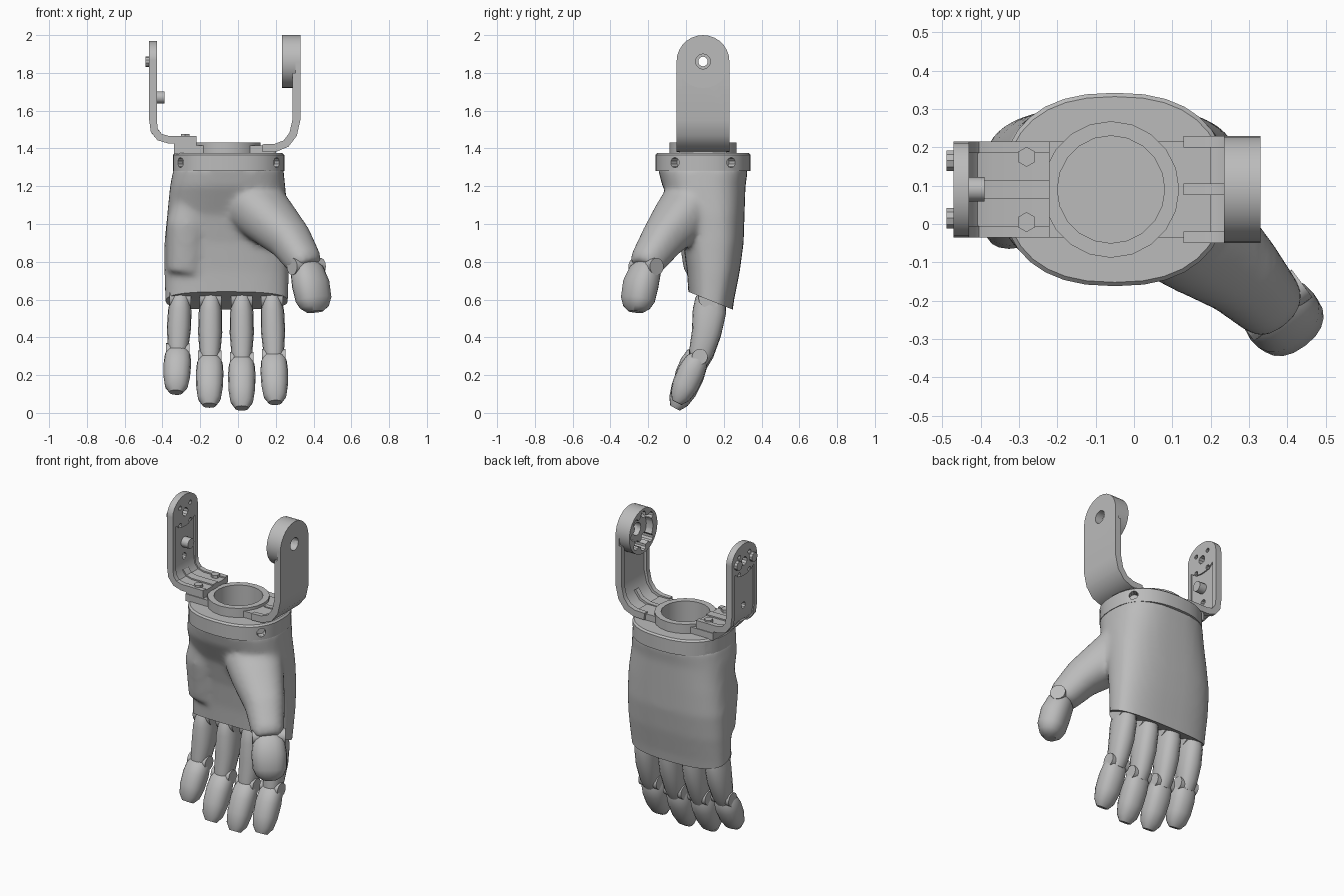
import bpy, bmesh, math
from mathutils import Vector, Matrix

old = bpy.data.objects.get("Cube")
if old:
    bpy.data.objects.remove(old)

grey = bpy.data.materials.new("light grey plastic")
grey.use_nodes = True
grey.diffuse_color = (0.5, 0.5, 0.5, 1)
grey.node_tree.nodes["Principled BSDF"].inputs["Base Color"].default_value = (0.5, 0.5, 0.5, 1)

MID = 0.09  # shared y centre of wrist and brackets


def finish(name, bm, angle=35):
    bmesh.ops.recalc_face_normals(bm, faces=bm.faces)
    me = bpy.data.meshes.new(name)
    bm.to_mesh(me)
    bm.free()
    me.materials.append(grey)
    ob = bpy.data.objects.new(name, me)
    bpy.context.collection.objects.link(ob)
    shade(ob, angle)
    return ob


def shade(ob, angle=35):
    bpy.ops.object.select_all(action="DESELECT")
    ob.select_set(True)
    bpy.context.view_layer.objects.active = ob
    bpy.ops.object.shade_smooth_by_angle(angle=math.radians(angle))


def bake(ob, angle=35):
    """Apply all modifiers of an object."""
    dg = bpy.context.evaluated_depsgraph_get()
    me = bpy.data.meshes.new_from_object(ob.evaluated_get(dg))
    ob.modifiers.clear()
    ob.data = me
    shade(ob, angle)


def cut(ob, *cutters):
    for c in cutters:
        m = ob.modifiers.new("cut", "BOOLEAN")
        m.operation, m.solver, m.object = "DIFFERENCE", "EXACT", c
    bake(ob)


def discard(*obs):
    for ob in obs:
        bpy.data.objects.remove(ob)


def tube(name, stations, side, axis=None, n=20, power=2.3):
    """Loft rounded sections (x, y, z, half width, half depth) along a path."""
    bm = bmesh.new()
    pts = [Vector(s[:3]) for s in stations]
    rings = []
    for i, s in enumerate(stations):
        t = axis or (pts[min(i + 1, len(pts) - 1)] - pts[max(i - 1, 0)]).normalized()
        v = Vector(t).cross(Vector(side)).normalized()
        u = v.cross(Vector(t)).normalized()
        ring = []
        for k in range(n):
            a = math.tau * k / n
            c, d = (math.copysign(abs(f) ** (2 / power), f) for f in (math.cos(a), math.sin(a)))
            ring.append(bm.verts.new(pts[i] + u * c * s[3] + v * d * s[4]))
        rings.append(ring)
    for r, q in zip(rings, rings[1:]):
        for k in range(n):
            bm.faces.new((r[k], r[(k + 1) % n], q[(k + 1) % n], q[k]))
    bm.faces.new(rings[0])
    bm.faces.new(rings[-1])
    return finish(name, bm, 40)


def cyl(name, centre, r, length, axis, n=24, stretch=1):
    """Cylinder along an axis; stretch squashes it vertically."""
    bm = bmesh.new()
    bmesh.ops.create_cone(bm, cap_ends=True, segments=n, radius1=r, radius2=r, depth=length)
    bm.transform(Vector(axis).to_track_quat("Z", "Y").to_matrix().to_4x4())
    bm.transform(Matrix.Translation(centre) @ Matrix.Diagonal((1, 1, stretch, 1)))
    return finish(name, bm)


def box(name, lo, hi, tilt=0):
    bm = bmesh.new()
    bmesh.ops.create_cube(bm, size=1)
    lo, hi = Vector(lo), Vector(hi)
    bm.transform(Matrix.Translation((lo + hi) / 2) @ Matrix.Rotation(tilt, 4, "X")
                 @ Matrix.Diagonal((*(hi - lo), 1)))
    return finish(name, bm)


def strip(name, path, inner, outer, y0, y1):
    """Bent strap: an x-z path thickened between two offsets, extruded in y."""
    pts = [Vector(p) for p in path]
    left, right = [], []
    for i, p in enumerate(pts):
        t = (pts[min(i + 1, len(pts) - 1)] - pts[max(i - 1, 0)]).normalized()
        nrm = Vector((t.y, -t.x))
        left.append(p + nrm * inner)
        right.append(p + nrm * outer)
    bm = bmesh.new()
    face = bm.faces.new([bm.verts.new((p.x, y0, p.y)) for p in left + right[::-1]])
    ext = bmesh.ops.extrude_face_region(bm, geom=[face])
    bmesh.ops.translate(bm, vec=(0, y1 - y0, 0),
                        verts=[e for e in ext["geom"] if isinstance(e, bmesh.types.BMVert)])
    return finish(name, bm)


# Palm with heel pad and thumb root, fused into one smooth skin
THUMB_SIDE = (0.8, 0.6, 0)
palm = tube("palm", [
    (-0.05, 0.09, 1.30, 0.29, 0.24), (-0.055, 0.095, 1.2, 0.305, 0.22),
    (-0.055, 0.13, 1.05, 0.32, 0.18), (-0.06, 0.145, 0.9, 0.33, 0.16),
    (-0.06, 0.145, 0.75, 0.33, 0.14), (-0.06, 0.135, 0.6, 0.325, 0.12),
    (-0.06, 0.115, 0.42, 0.32, 0.115)], (1, 0, 0), (0, 0, -1), 40, 2.7)
pad = tube("heel_pad", [(-0.24, 0.06, 1.2, 0.08, 0.1), (-0.27, 0.06, 1.0, 0.11, 0.11),
                        (-0.28, 0.09, 0.75, 0.1, 0.1)], (1, 0, 0))
root = tube("thumb_root", [
    (0.03, 0.06, 1.17, 0.13, 0.12), (0.09, 0.03, 1.1, 0.17, 0.15),
    (0.17, -0.04, 1.02, 0.15, 0.135), (0.28, -0.13, 0.91, 0.115, 0.11),
    (0.35, -0.205, 0.8, 0.095, 0.09), (0.365, -0.22, 0.77, 0.08, 0.07)], THUMB_SIDE)
for part in (pad, root):
    m = palm.modifiers.new("join", "BOOLEAN")
    m.operation, m.solver, m.object = "UNION", "EXACT", part
remesh = palm.modifiers.new("skin", "REMESH")
remesh.mode, remesh.voxel_size = "VOXEL", 0.016
smooth = palm.modifiers.new("soften", "SMOOTH")
smooth.factor, smooth.iterations = 0.5, 10
bake(palm)
trim = box("palm_trim", (-0.6, -0.12, 0.06), (0.3, 0.4, 0.57), math.radians(-22))
cut(palm, trim)
discard(pad, root, trim)

# Thumb tip and its hinge
tube("thumb_tip", [
    (0.355, -0.205, 0.79, 0.06, 0.05), (0.365, -0.215, 0.755, 0.09, 0.075),
    (0.385, -0.24, 0.68, 0.102, 0.085), (0.4, -0.255, 0.6, 0.098, 0.08),
    (0.405, -0.262, 0.56, 0.08, 0.062), (0.408, -0.265, 0.535, 0.045, 0.035)], THUMB_SIDE)
cyl("thumb_hinge", (0.362, -0.212, 0.775), 0.045, 0.19, THUMB_SIDE)

# Fingers: one two-part shape, scaled in length per finger
proximal = [(0.14, 0.68, 0.045, 0.05), (0.13, 0.6, 0.052, 0.08), (0.123, 0.53, 0.062, 0.088),
            (0.108, 0.42, 0.064, 0.078), (0.08, 0.31, 0.055, 0.066), (0.062, 0.25, 0.045, 0.05)]
distal = [(0.07, 0.29, 0.05, 0.04), (0.052, 0.255, 0.068, 0.062), (0.025, 0.2, 0.073, 0.072),
          (-0.012, 0.12, 0.07, 0.07), (-0.04, 0.06, 0.06, 0.054), (-0.058, 0.025, 0.035, 0.028)]
for label, x0, x1, s in (("little", -0.305, -0.328, 0.86), ("ring", -0.145, -0.152, 0.975),
                         ("middle", 0.02, 0.02, 1.0), ("index", 0.18, 0.197, 0.95)):
    def place(y, z):
        f = min(max((0.62 - z) / 0.6, 0), 1)
        return (x0 + (x1 - x0) * f, 0.13 + (y - 0.13) * s, 0.62 - (0.62 - z) * s)
    for seg, rows in (("proximal", proximal), ("distal", distal)):
        tube(f"{label}_finger_{seg}", [(*place(y, z), w, d) for y, z, w, d in rows], (1, 0, 0), n=16)
    cyl(f"{label}_finger_hinge", place(0.07, 0.28), 0.042, 0.125, (1, 0, 0), 16)
    cyl(f"{label}_knuckle", place(0.125, 0.61), 0.06, 0.115, (1, 0, 0), 16)

# Wrist band with four screw holes, and the raised collar on it
band = tube("wrist_band", [(-0.05, MID, 1.28, 0.295, 0.252), (-0.05, MID, 1.365, 0.295, 0.252),
                           (-0.05, MID, 1.375, 0.285, 0.242)], (1, 0, 0), (0, 0, 1), 32, 2.4)
bore = cyl("bore", (-0.06, MID, 1.45), 0.14, 0.3, (0, 0, 1), 20)
holes = [cyl("screw_hole", (-0.05 + sx * 0.26, MID + sy * 0.155, 1.325), 0.027, 0.1,
             (sx * 0.7, sy * 0.7, 0), 10) for sx in (-1, 1) for sy in (-1, 1)]
cut(band, bore, *holes)
collar = cyl("collar", (-0.06, MID, 1.4), 0.178, 0.065, (0, 0, 1), 20)
base = box("bracket_base", (-0.34, MID - 0.125, 1.37), (0.2, MID + 0.125, 1.415))
for ob in (collar, base):
    cut(ob, bore)
discard(bore, *holes)


def rails(name, path, inner, outer, half):
    """Raised edges on both sides of a strap."""
    for side, y in (("front", MID - half), ("back", MID + half - 0.03)):
        strip(f"{name}_{side}_rail", path, inner, outer, y, y + 0.03)


# Left bracket: channel strap with a lobed round boss
path = [(0.13, 1.4), (0.2, 1.403), (0.255, 1.425), (0.293, 1.475), (0.31, 1.55), (0.31, 1.86)]
arm = strip("left_bracket", path, -0.005, 0.02, MID - 0.14, MID + 0.14)
rails("left_bracket", path[:-1] + [(0.31, 1.8)], -0.022, 0.02, 0.14)
strip("left_bracket_rib", path[:4], -0.02, 0, MID - 0.015, MID + 0.015)
boss = cyl("left_boss", (0.282, MID, 1.86), 0.14, 0.096, (1, 0, 0), 28)
cutters = [cyl("hub_hole", (0.28, MID, 1.86), 0.04, 0.3, (1, 0, 0), 12),
           cyl("hub_recess", (0.235, MID, 1.86), 0.095, 0.09, (1, 0, 0), 24)]
for k in range(8):
    a = math.tau * k / 8
    cutters.append(cyl("lobe", (0.26, MID + 0.1 * math.cos(a), 1.86 + 0.1 * math.sin(a)),
                       0.024, 0.12, (1, 0, 0), 10))
for ob in (arm, boss):
    cut(ob, *cutters)
discard(*cutters)

# Right bracket: bolted foot, bent strap and drilled round top
path = [(-0.22, 1.447), (-0.37, 1.447), (-0.415, 1.46), (-0.443, 1.495), (-0.45, 1.55), (-0.45, 1.87)]
arm = strip("right_bracket", path, -0.012, 0.012, MID - 0.125, MID + 0.125)
rails("right_bracket", path, -0.02, 0.02, 0.125)
strip("right_bracket_rib", path[:4], -0.02, 0.02, MID - 0.025, MID + 0.025)
top = cyl("right_bracket_top", (-0.45, MID, 1.87), 0.125, 0.04, (1, 0, 0), 24, 1)
top.scale.z = 0.8
top.location.z = 1.87 * 0.2
bpy.context.view_layer.update()
cutters = [cyl("drill", (-0.45, MID + y, z), r, 0.2, (1, 0, 0), 10)
           for y, z, r in ((0, 1.86, 0.026), (0.05, 1.9, 0.014), (-0.05, 1.9, 0.014),
                           (0.05, 1.79, 0.014), (-0.05, 1.79, 0.014), (0, 1.58, 0.02))]
for ob in (arm, top):
    cut(ob, *cutters)
discard(*cutters)
cyl("right_hub", (-0.42, MID, 1.67), 0.032, 0.06, (1, 0, 0), 12)
for side, sy in (("front", -1), ("back", 1)):
    cyl(f"right_stud_{side}", (-0.474, MID + sy * 0.075, 1.86), 0.028, 0.03, (1, 0, 0), 10)
    cyl(f"foot_bolt_{side}", (-0.28, MID + sy * 0.085, 1.46), 0.026, 0.035, (0, 0, 1), 6)
    box(f"foot_pad_{side}", (-0.34, MID + sy * 0.085 - 0.035, 1.4),
        (-0.22, MID + sy * 0.085 + 0.035, 1.45))
